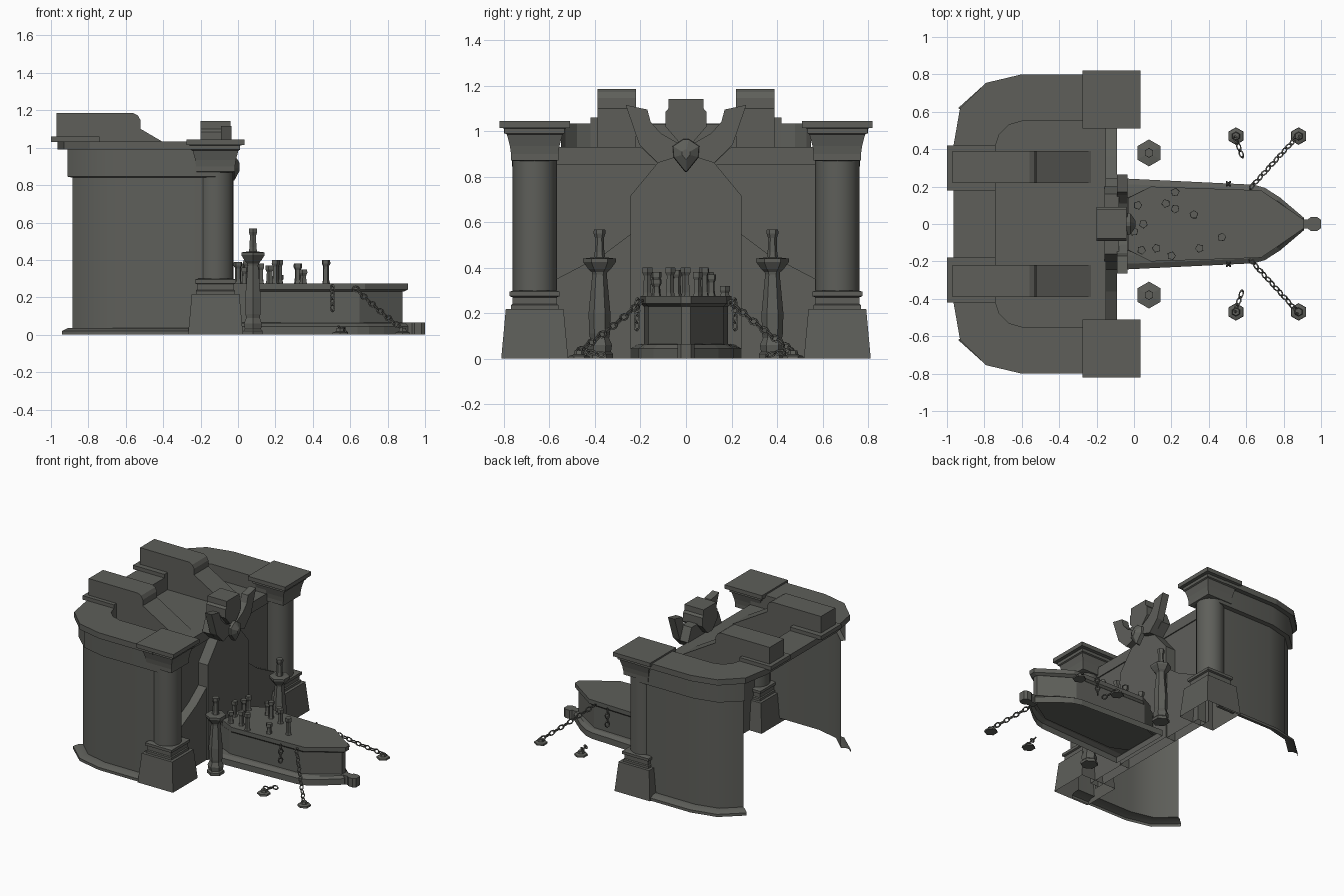
import bpy, bmesh, math
from mathutils import Vector, Matrix

if "Cube" in bpy.data.objects:
    bpy.data.objects.remove(bpy.data.objects["Cube"])

stone = bpy.data.materials.new("dark_grey_stone")
stone.diffuse_color = (0.112, 0.114, 0.102, 1)
stone.use_nodes = True
stone.node_tree.nodes["Principled BSDF"].inputs["Base Color"].default_value = stone.diffuse_color


def finish(name, bm, smooth=True, open_bottom=False):
    bmesh.ops.recalc_face_normals(bm, faces=bm.faces[:])
    if open_bottom:
        low = [f for f in bm.faces if all(v.co.z < 0.001 for v in f.verts)]
        bmesh.ops.delete(bm, geom=low, context='FACES')
    me = bpy.data.meshes.new(name)
    bm.to_mesh(me)
    bm.free()
    ob = bpy.data.objects.new(name, me)
    bpy.context.collection.objects.link(ob)
    me.materials.append(stone)
    if smooth:
        bpy.ops.object.select_all(action='DESELECT')
        ob.select_set(True)
        bpy.context.view_layer.objects.active = ob
        bpy.ops.object.shade_smooth_by_angle(angle=math.radians(30))
    return ob


def loft(name, rings, smooth=False, open_bottom=False, sheet=False):
    """Join rings of equal point count: a capped solid, or an open sheet."""
    bm = bmesh.new()
    vs = [[bm.verts.new(p) for p in r] for r in rings]
    n = len(vs[0])
    for a, b in zip(vs, vs[1:]):
        for i in range(n - 1 if sheet else n):
            bm.faces.new((a[i], a[(i + 1) % n], b[(i + 1) % n], b[i]))
    if not sheet:
        bm.faces.new(vs[0])
        bm.faces.new(vs[-1])
    return finish(name, bm, smooth, open_bottom)


def prism(name, pts, axis, lo, hi, open_bottom=False):
    i = 'xyz'.index(axis)

    def put(p, h):
        q = list(p)
        q.insert(i, h)
        return q
    return loft(name, [[put(p, h) for p in pts] for h in (lo, hi)], False, open_bottom)


def box(name, x, y, z):
    return prism(name, [(x[0], y[0]), (x[1], y[0]), (x[1], y[1]), (x[0], y[1])], 'z', *z, True)


def turned(name, cx, cy, prof, n, rot=0.0, smooth=False, open_bottom=False):
    rings = []
    for r, z in prof:
        rings.append([(cx + r * math.cos(rot + math.tau * k / n),
                       cy + r * math.sin(rot + math.tau * k / n), z) for k in range(n)])
    return loft(name, rings, smooth, open_bottom)


def chain(name, a, b, sag=0.0):
    """Chain of alternately turned oval links from a to b."""
    a, b = Vector(a), Vector(b)
    d = b - a
    n = max(2, round(d.length / 0.037))
    q = d.to_track_quat('X', 'Z').to_matrix().to_4x4()
    bm = bmesh.new()
    for k in range(n):
        t = (k + 0.5) / n
        pos = a + d * t - Vector((0, 0, sag * 4 * t * (1 - t)))
        m = Matrix.Translation(pos) @ q @ Matrix.Rotation(math.radians(45 + 90 * (k % 2)), 4, 'X')
        grid = []
        for i in range(8):
            u = math.tau * i / 8
            grid.append([bm.verts.new(m @ Vector((
                1.4 * math.cos(u) * (0.0145 + 0.005 * math.cos(w)),
                math.sin(u) * (0.0145 + 0.005 * math.cos(w)),
                0.005 * math.sin(w)))) for w in (0, math.pi / 2, math.pi, math.pi * 1.5)])
        for i in range(8):
            for j in range(4):
                g, h = grid[i], grid[(i + 1) % 8]
                bm.faces.new((g[j], h[j], h[(j + 1) % 4], g[(j + 1) % 4]))
    finish(name, bm, False)


# shared plan of the curved wall: position and outward direction
PATH = [((-0.12, 0.80), (0, 1)), ((-0.60, 0.80), (-0.12, 1)),
        ((-0.79, 0.755), (-0.42, 0.95)), ((-0.94, 0.62), (-0.85, 0.6))]
WALL = [(0, 0), (0, 0.02), (-0.035, 0.035), (-0.065, 0.035), (-0.065, 0.84), (-0.035, 0.845),
        (-0.035, 0.99)]
INNER = [(-0.74, 0), (-0.74, 0.42), (-0.72, 0.48), (-0.67, 0.53), (-0.60, 0.55), (-0.15, 0.55)]
RQ = math.sqrt(2)

for s, side in ((1, "left"), (-1, "right")):
    # curved side wall with plinth and frieze
    loft(f"curved_wall_{side}", [[(p[0] + o * d[0], s * (p[1] + o * d[1]), z) for o, z in WALL]
                                 for p, d in PATH], smooth=True, sheet=True)
    # cornice running round to the back, and its inner drop to the roof
    prism(f"cornice_{side}", [(x, s * y) for x, y in [
        (-0.15, 0.80), (-0.60, 0.80), (-0.79, 0.755), (-0.93, 0.62), (-0.965, 0.42),
        (-0.965, 0)] + INNER], 'z', 0.99, 1.033)
    loft(f"cornice_inner_{side}", [[(x, s * y, z) for x, y in INNER] for z in (0.93, 0.99)], sheet=True)
    # sloped roof block and its slab
    y0, y1 = sorted((s * 0.22, s * 0.39))
    prism(f"roof_block_{side}", [(-0.97, 1.03), (-0.97, 1.185), (-0.56, 1.185), (-0.535, 1.172),
                                 (-0.52, 1.145), (-0.52, 1.10), (-0.23, 0.93), (-0.74, 0.93),
                                 (-0.74, 1.03)], 'y', y0, y1)
    box(f"block_slab_{side}", (-1.0, -0.74), sorted((s * 0.18, s * 0.42)), (1.03, 1.06))

    # column: square tapered base, round shaft, square flared capital
    cx, cy = -0.12, s * 0.665
    turned(f"column_base_{side}", cx, cy, [(0.147 * RQ, 0), (0.127 * RQ, 0.218), (0.105 * RQ, 0.218),
           (0.105 * RQ, 0.235), (0.098 * RQ, 0.24), (0.098 * RQ, 0.27), (0.11 * RQ, 0.275),
           (0.11 * RQ, 0.295), (0.09 * RQ, 0.30)], 4, math.pi / 4, open_bottom=True)
    turned(f"column_shaft_{side}", cx, cy, [(0.097, 0.28), (0.097, 0.88)], 16, smooth=True)
    turned(f"column_capital_{side}", cx, cy, [(0.09 * RQ, 0.868), (0.104 * RQ, 0.872), (0.104 * RQ, 0.9),
           (0.109 * RQ, 0.935), (0.122 * RQ, 0.985), (0.132 * RQ, 0.99), (0.132 * RQ, 1.012),
           (0.155 * RQ, 1.015), (0.155 * RQ, 1.045)], 4, math.pi / 4)

    # sloping buttress beside the centre panel
    prism(f"buttress_{side}", [(s * y, z) for y, z in (
        (0.24, 0), (0.24, 0.55), (0.36, 0.46), (0.57, 0.35), (0.57, 0))], 'x', -0.158, -0.09, True)
    # wing of the crest
    prism(f"crest_wing_{side}", [(s * y, z) for y, z in (
        (0.265, 1.115), (0.17, 1.095), (0.155, 1.04), (0.11, 0.99), (0.03, 0.945), (0.03, 0.89),
        (0.125, 0.86), (0.205, 0.94))], 'x', -0.09, -0.035)

    # standing candle holder
    turned(f"candle_stand_{side}", 0.08, s * 0.38, [
        (0.06, 0), (0.06, 0.02), (0.05, 0.03), (0.055, 0.06), (0.042, 0.09), (0.046, 0.11), (0.048, 0.2),
        (0.032, 0.37), (0.034, 0.38), (0.05, 0.395), (0.072, 0.425), (0.072, 0.44), (0.03, 0.445)],
        6, math.pi / 6)
    turned(f"stand_candle_{side}", 0.08, s * 0.38, [
        (0.026, 0.44), (0.021, 0.47), (0.019, 0.53), (0.026, 0.55), (0.025, 0.568)], 6, math.pi / 6)

    # floor anchors and chains
    for k, ax in enumerate((0.545, 0.88)):
        turned(f"floor_anchor_{side}_{k}", ax, s * 0.47, [
            (0.047, 0), (0.045, 0.012), (0.024, 0.018), (0.02, 0.035)], 6, math.pi / 6)
    chain(f"long_chain_{side}", (0.62, s * 0.19, 0.255), (0.88, s * 0.475, 0.03), 0.008)
    chain(f"hanging_chain_{side}", (0.505, s * 0.213, 0.26), (0.505, s * 0.216, 0.13))
    chain(f"broken_chain_{side}", (0.54, s * 0.47, 0.04), (0.58, s * 0.355, 0.015))

# recessed roof and front wall
box("roof", (-0.745, -0.16), (-0.56, 0.56), (0.924, 0.93))
box("front_wall", (-0.164, -0.158), (-0.6, 0.6), (0, 0.93))
box("front_wall_band", (-0.16, -0.15), (-0.57, 0.57), (0.852, 0.93))


def both(pts):
    return pts + [(-a, b) for a, b in reversed(pts)]


# centre panel and crest
prism("centre_panel", both([(0.245, 0), (0.245, 0.715), (0.125, 0.86), (0.2, 0.93), (0.16, 1.03),
                            (0.09, 1.03)]), 'x', -0.158, -0.08, True)
prism("crest_block", both([(0.03, 0.95), (0.09, 1.02), (0.09, 1.085), (0.077, 1.1),
                           (0.077, 1.142)]), 'x', -0.2, -0.04)
gem = both([(0.004, 0.82), (0.056, 0.885), (0.06, 0.935), (0.012, 0.967)])
loft("crest_gem", [[(x, y * k, 0.9 + (z - 0.9) * k) for y, z in gem]
                   for x, k in ((-0.05, 1), (-0.02, 0.95), (0.008, 0.3))])

# coffin-shaped altar: base, body, lid and nose block
BASE = [(-0.05, 0.243), (0.64, 0.21), (0.70, 0.193), (0.78, 0.142), (0.91, 0.032)]
LID = [(-0.03, 0.14), (0.09, 0.20), (0.68, 0.18), (0.91, 0.022)]


def ring(plan, z, k=1.0, dx=0.0):
    half = [(x + dx, y * k) for x, y in plan]
    return [(x, y, z) for x, y in half + [(x, -y) for x, y in reversed(half)]]


loft("altar_base", [ring(BASE, 0), ring(BASE, 0.045), ring(BASE, 0.062, 0.88, -0.015),
                    ring(BASE, 0.066, 0.7, -0.04)], open_bottom=True)
loft("altar_body", [ring(LID, 0.055, 0.92, -0.03), ring(LID, 0.235, 0.92, -0.03)])
loft("altar_lid", [ring(LID, 0.23, 0.93, -0.025), ring(LID, 0.243), ring(LID, 0.275)])
prism("altar_nose", [(0.88, 0.025), (0.93, 0.025), (0.945, 0.037), (0.98, 0.037), (1.0, 0.022),
                     (1.0, -0.022), (0.98, -0.037), (0.945, -0.037), (0.93, -0.025), (0.88, -0.025)],
      'z', 0, 0.065)

# candles on the lid
for k, (x, y, h) in enumerate(((0.02, 0.10, 0.38), (0.17, 0.11, 0.37), (0.22, 0.17, 0.32), (0.22, 0.08, 0.40),
                               (0.32, 0.05, 0.38), (0.05, 0, 0.40), (0.0, -0.04, 0.39), (0.04, -0.14, 0.36),
                               (0.12, -0.13, 0.38), (0.20, -0.17, 0.40), (0.35, -0.13, 0.35),
                               (0.47, -0.07, 0.40))):
    turned(f"candle_{k}", x, y, [(0.023, 0.27), (0.018, 0.29), (0.016, h - 0.035), (0.024, h - 0.02),
                                 (0.023, h)], 5, k * 0.7)
